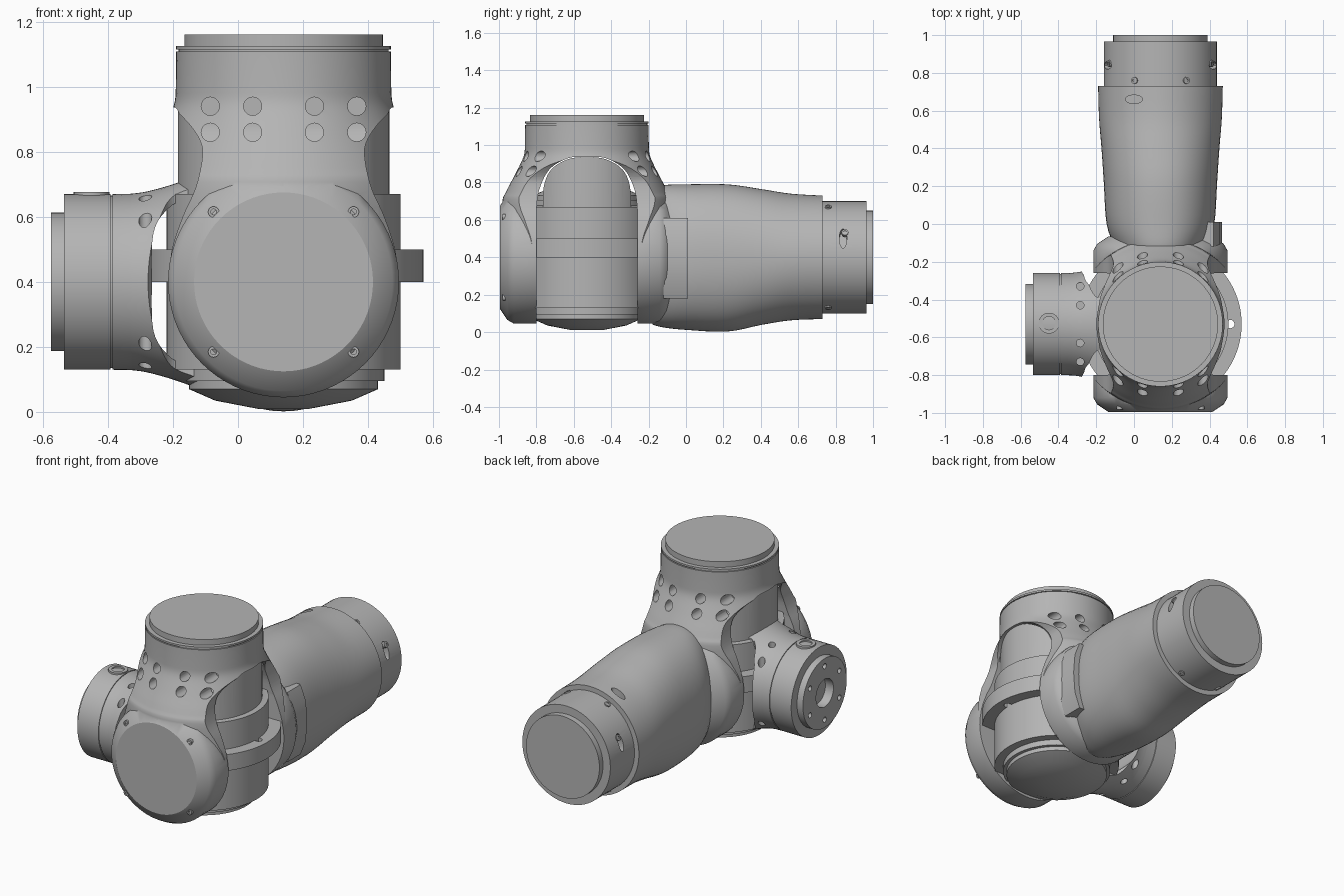
import bpy, bmesh, math
from mathutils import Matrix, Vector

cube = bpy.data.objects.get("Cube")
if cube:
    bpy.data.objects.remove(cube, do_unlink=True)

grey = bpy.data.materials.new("machined grey")
grey.use_nodes = True
COLOUR = (0.46, 0.46, 0.46, 1)
grey.diffuse_color = COLOUR
grey.node_tree.nodes["Principled BSDF"].inputs["Base Color"].default_value = COLOUR

PIVOT = Vector((0.14, -0.53, 0.40))
T = Matrix.Translation
TO_Y = Matrix.Rotation(-math.pi / 2, 4, 'X')      # local z becomes +y
TO_NEG_Y = Matrix.Rotation(math.pi / 2, 4, 'X')   # local z becomes -y
QUARTER = Matrix.Rotation(math.pi / 2, 4, 'Z')


def finish(name, bm):
    bmesh.ops.recalc_face_normals(bm, faces=bm.faces)
    mesh = bpy.data.meshes.new(name)
    bm.to_mesh(mesh)
    bm.free()
    mesh.materials.append(grey)
    ob = bpy.data.objects.new(name, mesh)
    bpy.context.collection.objects.link(ob)
    return ob


def loft(bm, rings):
    """Skin closed rings of points and cap both ends."""
    vs = [[bm.verts.new(p) for p in ring] for ring in rings]
    n = len(vs[0])
    for a, b in zip(vs, vs[1:]):
        for i in range(n):
            j = (i + 1) % n
            bm.faces.new((a[i], a[j], b[j], b[i]))
    bm.faces.new(vs[0])
    bm.faces.new(vs[-1])


def revolve(name, profile, places=(Matrix(),), segs=72):
    """Solid of (radius, height) points around z, one copy per matrix."""
    bm = bmesh.new()
    for m in places:
        loft(bm, [[m @ Vector((r * math.cos(2 * math.pi * i / segs),
                               r * math.sin(2 * math.pi * i / segs), h))
                   for i in range(segs)] for r, h in profile])
    return finish(name, bm)


def prism(name, outline, y0, y1, m=Matrix()):
    """Outline of (x, z) points extruded along y."""
    bm = bmesh.new()
    loft(bm, [[m @ Vector((x, y, z)) for x, z in outline] for y in (y0, y1)])
    return finish(name, bm)


def mirrored(half):
    return half + [(-x, z) for x, z in reversed(half) if x > 0]


def boolean(target, tool, op='DIFFERENCE'):
    mod = target.modifiers.new("bool", 'BOOLEAN')
    mod.operation, mod.object, mod.solver = op, tool, 'EXACT'
    bpy.context.view_layer.objects.active = target
    bpy.ops.object.modifier_apply(modifier=mod.name)
    bpy.data.objects.remove(tool, do_unlink=True)


def curve_through(points, steps=5):
    """Smooth Catmull-Rom samples through 2D points."""
    p = [points[0]] + points + [points[-1]]
    out = []
    for a, b, c, d in zip(p, p[1:], p[2:], p[3:]):
        for s in range(steps):
            t = s / steps
            out.append(tuple(0.5 * (2 * b[k] + (c[k] - a[k]) * t
                       + (2 * a[k] - 5 * b[k] + 4 * c[k] - d[k]) * t * t
                       + (3 * b[k] - a[k] - 3 * c[k] + d[k]) * t ** 3)
                       for k in range(len(b))))
    return out + [points[-1]]


def yoke(name, collar, flare, waist, arch, disc, hole_r, hole_spots, hole_y, place):
    """Round collar flaring into two arms at +-y that end in discs."""
    ob = revolve(name, collar + curve_through(flare))
    top = collar[0][1] + 0.1
    side = curve_through(waist)
    boolean(ob, prism("cut", mirrored([(0.5, top), (0.5, waist[0][1] + 0.01)] + side),
                      -0.6, 0.6), 'INTERSECT')
    for turn in (TO_Y, TO_NEG_Y):
        boolean(ob, revolve("disc", disc, (turn,)), 'UNION')
    w = arch[0][0]
    slot = mirrored([(w, -0.6)] + curve_through(arch))
    boolean(ob, prism("cut", slot, -0.7, 0.7, QUARTER))
    holes = [T((s * x, 0, z)) @ turn for x, z in hole_spots for s in (1, -1)
             for turn in (TO_Y, TO_NEG_Y)]
    boolean(ob, revolve("cut", [(hole_r, hole_y), (hole_r, 0.6)], holes, 20))
    ob.data.transform(place)
    return ob


# Large yoke: collar on top, arms at the front and back
large = yoke(
    "upper_yoke",
    [(.305, .76), (.305, .725), (.33, .725), (.33, .714), (.323, .714), (.323, .708), (.33, .708)],
    [(.331, .60), (.338, .54), (.38, .45), (.432, .35), (.453, .28), (.455, 0.0)],
    [(.345, .54), (.29, .485), (.255, .43), (.25, .38), (.27, .29), (.31, .20), (.345, .09), (.35, -.02)],
    [(.27, .25), (.255, .36), (.20, .47), (.10, .53), (0, .537)],
    [(.35, .25), (.355, .26), (.355, .39), (.335, .425), (.275, .465)],
    .028, [(.095, .54), (.095, .46), (.225, .54), (.225, .46)], .17,
    T(PIVOT))

# Small yoke: collar on the right, arms above and below
SIDEWAYS = Matrix(((0, 0, -1, 0), (-1, 0, 0, 0), (0, 1, 0, 0), (0, 0, 0, 1)))
small = yoke(
    "side_yoke",
    [(.213, .715), (.213, .675), (.27, .675), (.27, .532), (.265, .532), (.265, .526), (.27, .526)],
    [(.271, .47), (.278, .42), (.30, .34), (.335, .24), (.365, .14), (.375, 0.0)],
    [(.285, .42), (.22, .385), (.155, .35), (.137, .31), (.16, .22), (.25, .08), (.28, -.02)],
    [(.27, .22), (.26, .29), (.225, .355), (.15, .40), (0, .405)],
    [(.31, .25), (.31, .305), (.29, .305), (.29, .33), (.21, .365), (.08, .39)],
    .02, [(.10, .425), (.20, .425)], .14,
    T(PIVOT) @ SIDEWAYS)

# Flange bore and bolt circle on the side yoke
end = T(PIVOT) @ SIDEWAYS
boolean(small, revolve("cut", [(.085, .66), (.085, .8)], (end,), 40))
bolts = [end @ Matrix.Rotation(math.radians(60 * i + 30), 4, 'Z') @ T((.165, 0, 0)) for i in range(6)]
boolean(small, revolve("cut", [(.016, .68), (.016, .8)], bolts, 16))

# Threaded port on the side yoke
revolve("port_ring", [(.055, .64), (.055, .677), (.035, .677), (.035, .655)],
        (T((-.45, -.525, 0)),), 32)

# Centre block between the yokes
P = T((PIVOT.x, PIVOT.y, 0))
revolve("centre_body", [(.30, .10), (.30, .13), (.36, .13), (.36, .67), (.325, .67), (.30, .68)], (P,))
neck = revolve("centre_neck", [(.325, .60), (.325, 1.0)], (P,))
neck_arch = curve_through([(.235, .66), (.23, .78), (.19, .87), (.10, .925), (0, .937)])
boolean(neck, prism("cut", mirrored([(.235, .5)] + neck_arch), -.5, .5, P @ QUARTER), 'INTERSECT')

# Horizontal ring with a locating hole
ring = revolve("centre_ring", [(.43, .40), (.43, .50)], (P,), 96)
boolean(ring, revolve("cut", [(.022, .3), (.022, .6)], (T((.51, -.53, 0)),), 20))

# Arm housing: oval sections along y (y, half width, height up, height down, squareness)
sections = [(-.18, .20, .36, .36, 2.2), (-.12, .24, .385, .375, 2.2), (0, .285, .39, .388, 2.2),
            (.22, .30, .39, .397, 2.15), (.40, .312, .365, .362, 2.1), (.56, .325, .34, .337, 2.0),
            (.73, .33, .33, .33, 2.0)]
rings = []
for y, w, up, down, e in curve_through(sections, 4):
    loop = []
    for i in range(72):
        a = 2 * math.pi * i / 72
        c, s = math.cos(a), math.sin(a)
        loop.append((.14 + w * math.copysign(abs(c) ** (2 / e), c), y,
                     .40 + (up if s > 0 else down) * math.copysign(abs(s) ** (2 / e), s)))
    rings.append(loop)
bm = bmesh.new()
loft(bm, rings)
arm = finish("arm_housing", bm)
boolean(arm, revolve("cut", [(.045, .66), (.045, 1)],
                     (T((0, .66, 0)) @ Matrix.Diagonal((1, .5, 1, 1)),), 24))

# Side lug at the root of the arm
prism("arm_lug", [(.25, .18), (.42, .18), (.455, .27), (.465, .40), (.455, .52), (.42, .61), (.25, .61)],
      -.12, .01)

# Arm end tube with cap and two side slots
AXIS = T((.14, 0, .40))
tube = revolve("arm_end_tube", [(.30, .70), (.30, .965), (.25, .965), (.25, 1.0)], (AXIS @ TO_Y,))
slots = [AXIS @ Matrix.Rotation(math.radians(a), 4, 'Y') @ T((0, .84, 0))
         @ Matrix.Rotation(math.pi / 2, 4, 'Y') @ Matrix.Diagonal((.055, .02, 1, 1))
         for a in (-20, 200)]
boolean(tube, revolve("cut", [(1, .25), (1, .4)], slots, 24))

# Small screws: front and back discs, then around the tube
corners = [T(PIVOT + Vector((x, 0, z))) @ TO_NEG_Y for x in (-.215, .215) for z in (-.215, .215)]
revolve("disc_screws", [(.017, .40), (.017, .452), (.009, .452), (.009, .446)], corners, 16)
studs = [AXIS @ Matrix.Rotation(math.radians(a), 4, 'Y') @ T((0, y, 0))
         for a, y in ((-64, .85), (64, .85), (-27, .76), (27, .76), (-153, .76), (153, .76))]
revolve("tube_screws", [(.018, .28), (.018, .307), (.009, .307), (.009, .302)], studs, 16)

# Smooth shading with crisp machined edges
bpy.ops.object.select_all(action='DESELECT')
for ob in bpy.context.collection.objects:
    if ob.type == 'MESH':
        ob.select_set(True)
        bpy.context.view_layer.objects.active = ob
bpy.ops.object.shade_smooth_by_angle(angle=math.radians(30))
